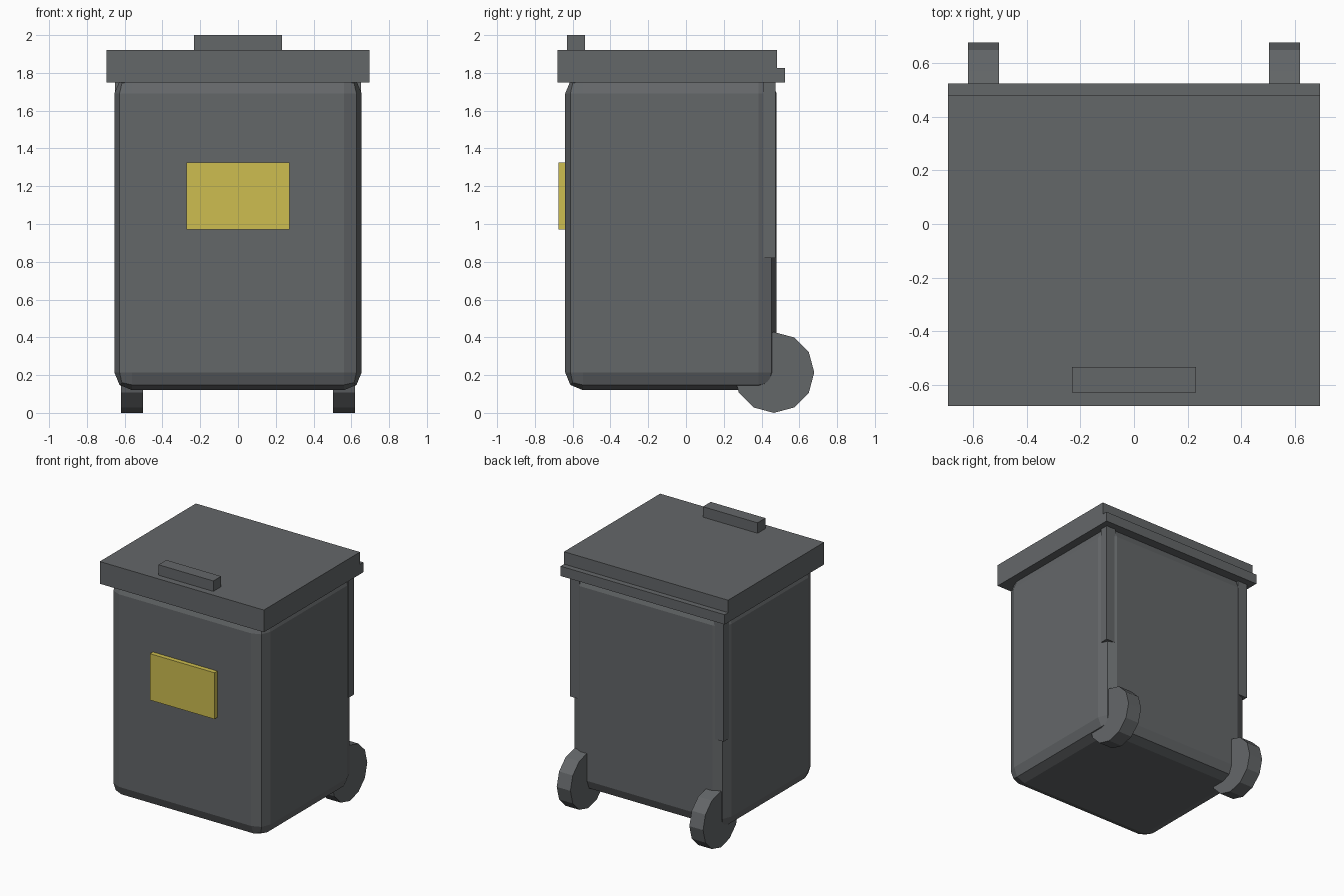
import bpy
import math

cube = bpy.data.objects.get("Cube")
if cube:
    bpy.data.objects.remove(cube, do_unlink=True)


def material(name, rgb):
    mat = bpy.data.materials.new(name)
    mat.use_nodes = True
    mat.diffuse_color = (*rgb, 1)
    mat.node_tree.nodes["Principled BSDF"].inputs["Base Color"].default_value = (*rgb, 1)
    return mat


grey = material("dark grey plastic", (0.127, 0.135, 0.141))
yellow = material("yellow label", (0.61, 0.51, 0.08))


def box(name, x, y, z, mat=grey):
    """Box between the given (low, high) limits on each axis."""
    limits = (x, y, z)
    bpy.ops.mesh.primitive_cube_add(size=1)
    obj = bpy.context.object
    obj.name = name
    for v in obj.data.vertices:
        v.co = [lo + (c + 0.5) * (hi - lo) for c, (lo, hi) in zip(v.co, limits)]
    obj.data.materials.append(mat)
    return obj


# Bin body with two-step rounded edges
body = box("bin_body", (-0.655, 0.655), (-0.64, 0.48), (0.12, 1.785))
bevel = body.modifiers.new("rounded edges", "BEVEL")
bevel.width = 0.095
bevel.segments = 2

# Lid, hinge strip and grip
box("lid", (-0.695, 0.695), (-0.68, 0.483), (1.75, 1.92))
box("hinge_strip", (-0.695, 0.695), (0.40, 0.525), (1.75, 1.825))
box("lid_handle", (-0.232, 0.232), (-0.63, -0.535), (1.91, 2.0))

# Front label
box("front_label", (-0.273, 0.273), (-0.675, -0.63), (0.97, 1.325), yellow)

# Rear corner posts and wheels, one per side
for side, sign in (("left", 1), ("right", -1)):
    box(side + "_corner_post", sorted((sign * 0.57, sign * 0.65)), (0.41, 0.473), (0.82, 1.77))
    bpy.ops.mesh.primitive_cylinder_add(
        vertices=12, radius=0.214, depth=0.116,
        location=(sign * 0.562, 0.465, 0.214), rotation=(0, math.pi / 2, 0))
    wheel = bpy.context.object
    wheel.name = side + "_wheel"
    wheel.data.materials.append(grey)
